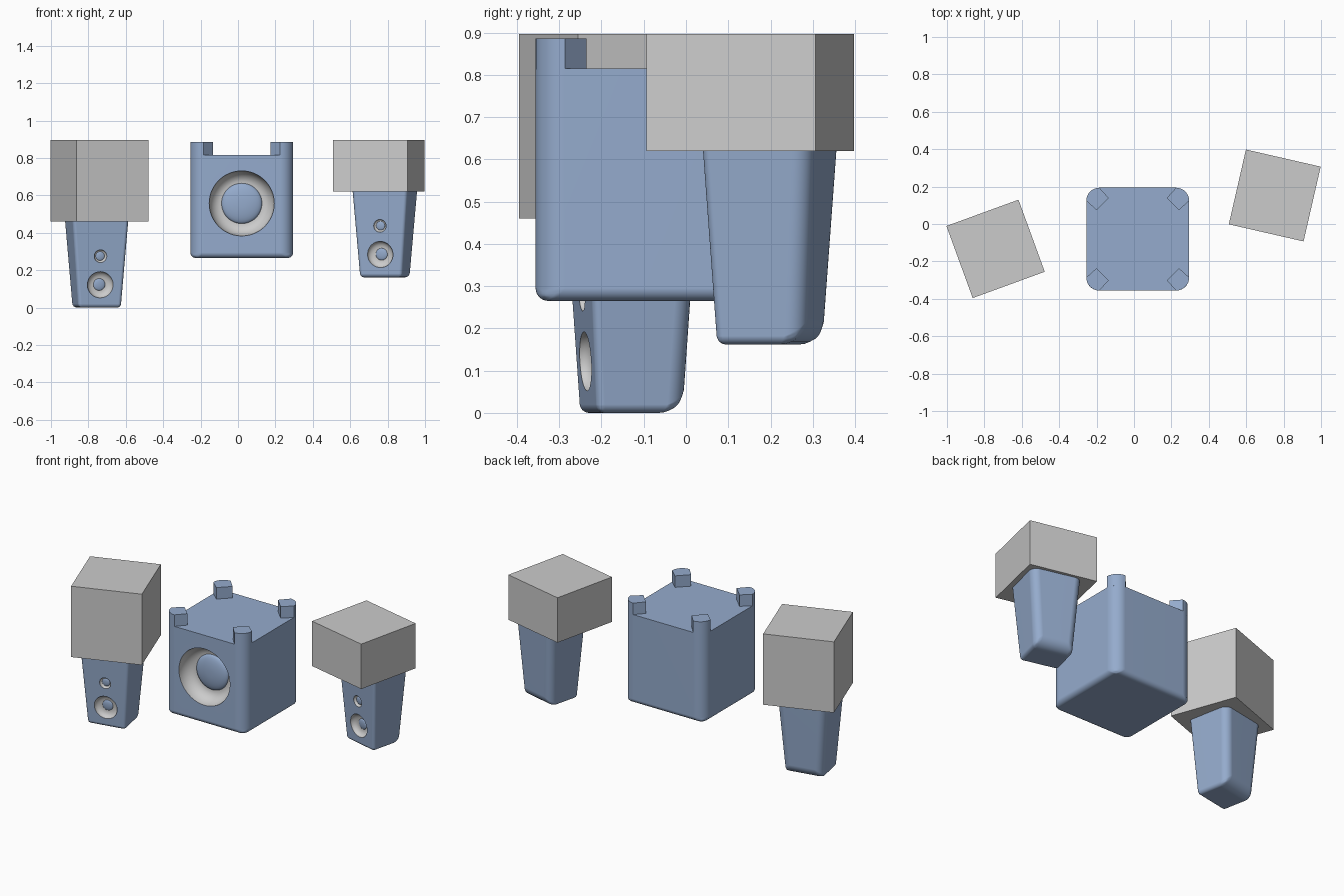
import bpy, bmesh, math
from mathutils import Matrix, Vector

if "Cube" in bpy.data.objects:
    bpy.data.objects.remove(bpy.data.objects["Cube"])

BLUE = bpy.data.materials.new("blue_shell")
BLUE.diffuse_color = (0.30, 0.41, 0.61, 1)
BLUE.use_nodes = True
BLUE.node_tree.nodes["Principled BSDF"].inputs["Base Color"].default_value = BLUE.diffuse_color


def make_object(name, bm, mat=None, smooth=True):
    me = bpy.data.meshes.new(name)
    bm.to_mesh(me)
    bm.free()
    ob = bpy.data.objects.new(name, me)
    bpy.context.collection.objects.link(ob)
    if mat:
        me.materials.append(mat)
    if smooth:
        smooth_shade(ob)
    return ob


def smooth_shade(ob):
    bpy.ops.object.select_all(action='DESELECT')
    ob.select_set(True)
    bpy.context.view_layer.objects.active = ob
    bpy.ops.object.shade_smooth_by_angle(angle=math.radians(35))


def apply_modifiers(ob):
    deps = bpy.context.evaluated_depsgraph_get()
    me = bpy.data.meshes.new_from_object(ob.evaluated_get(deps))
    ob.modifiers.clear()
    ob.data = me


# Tapered box with a separate bevel width on each kind of edge
def shell(name, bottom, top, height, widths, matrix):
    bm = bmesh.new()
    bmesh.ops.create_cube(bm, size=1)
    for v in bm.verts:
        w, d = top if v.co.z > 0 else bottom
        v.co = Vector((v.co.x * w, v.co.y * d, height if v.co.z > 0 else 0))
    biggest = max(widths.values())
    layer = bm.edges.layers.float.new("bevel_weight_edge")
    for e in bm.edges:
        a, b = (v.co for v in e.verts)
        mid = (a + b) / 2
        if abs(a.z - b.z) > height * 0.5:
            key = "upright_back" if mid.y > 0 else "upright_front"
        elif mid.z > 0:
            continue
        else:
            key = "base_back" if mid.y > 0.05 else "base"
        e[layer] = widths[key] / biggest
    bm.transform(matrix)
    ob = make_object(name, bm, BLUE, False)
    mod = ob.modifiers.new("round", 'BEVEL')
    mod.limit_method = 'WEIGHT'
    mod.width = biggest
    mod.segments = 7
    apply_modifiers(ob)
    return ob


# Surface of revolution around the local y axis, facing the front
def lathe(name, profile, matrix, mat=None, n=48):
    bm = bmesh.new()
    rings = [[bm.verts.new((r * math.cos(2 * math.pi * k / n), y,
                            r * math.sin(2 * math.pi * k / n))) for k in range(n)]
             for r, y in profile]
    for p, q in zip(rings, rings[1:]):
        for k in range(n):
            j = (k + 1) % n
            bm.faces.new((p[k], p[j], q[j], q[k]))
    bm.faces.new(rings[-1])
    bm.transform(matrix)
    return make_object(name, bm, mat)


# Recessed driver: pocket cut in the shell, curved grey surround, blue dome
def driver(name, body, matrix, radius, inner, depth):
    bm = bmesh.new()
    bmesh.ops.create_cone(bm, cap_ends=True, segments=48, radius1=radius, radius2=radius,
                          depth=depth * 2.4, matrix=Matrix.Rotation(math.pi / 2, 4, 'X'))
    bm.transform(matrix)
    cutter = make_object(name + "_cutter", bm, BLUE, False)
    cutter.hide_render = True
    mod = body.modifiers.new("pocket", 'BOOLEAN')
    mod.operation = 'DIFFERENCE'
    mod.solver = 'EXACT'
    mod.object = cutter
    apply_modifiers(body)
    bpy.data.objects.remove(cutter)
    steps = [i / 8 * math.pi / 2 for i in range(9)]
    surround = [(inner + (radius - inner) * math.cos(t), depth * math.sin(t)) for t in steps]
    lathe(name + "_surround", surround, matrix)
    dome = [(inner * math.cos(t), depth - inner * 0.25 * math.sin(t)) for t in steps[:-1]]
    lathe(name + "_dome", dome, matrix, BLUE)


def finish(body):
    smooth_shade(body)
    mod = body.modifiers.new("even_normals", 'WEIGHTED_NORMAL')
    mod.keep_sharp = True


# Satellite speakers with their grey blocks
H, B, T = 0.48, (0.232, 0.212), (0.306, 0.266)
SLOPE = (T[1] - B[1]) / 2 / H
for side, loc, turn, block, block_turn, block_z in (
        ("left", (-0.758, -0.127, 0.0), 11, (-0.74, -0.133), 20, 0.46),
        ("right", (0.788, 0.201, 0.162), -14, (0.7525, 0.1525), -12.9, 0.62)):
    place = Matrix.Translation(loc) @ Matrix.Rotation(math.radians(turn), 4, 'Z')
    body = shell(side + "_satellite_body", B, T, H,
                 {"upright_back": 0.045, "upright_front": 0.018,
                  "base_back": 0.06, "base": 0.02}, place)
    for part, z, r, inner, depth in (("woofer", 0.122, 0.07, 0.032, 0.03),
                                     ("tweeter", 0.275, 0.034, 0.024, 0.014)):
        m = place @ Matrix.Translation((0, -B[1] / 2 - SLOPE * z, z)) \
            @ Matrix.Rotation(math.atan(SLOPE), 4, 'X')
        driver(f"{side}_{part}", body, m, r, inner, depth)
    finish(body)
    bm = bmesh.new()
    bmesh.ops.create_cube(bm, size=1)
    bm.transform(Matrix.Translation((*block, (block_z + 0.897) / 2))
                 @ Matrix.Rotation(math.radians(block_turn), 4, 'Z')
                 @ Matrix.Diagonal((0.41, 0.41, 0.897 - block_z, 1)))
    make_object(side + "_block", bm, None, False)

# Subwoofer cabinet
S = 0.55
place = Matrix.Translation((0.02, -0.081, 0.265))
sub = shell("subwoofer_body", (S, S), (S, S), S,
            {"upright_back": 0.07, "upright_front": 0.07,
             "base_back": 0.03, "base": 0.03}, place)
driver("subwoofer_cone", sub, place @ Matrix.Translation((0, -S / 2, 0.292)),
       0.174, 0.108, 0.08)
finish(sub)

# Four corner feet, each following the rounded cabinet corner
arc = [(0.07 - 0.07 * math.cos(i * math.pi / 16), 0.07 - 0.07 * math.sin(i * math.pi / 16))
       for i in range(9)]
outline = arc + [(0.12, 0.055), (0.055, 0.12)]
for i in range(4):
    bm = bmesh.new()
    face = bm.faces.new([bm.verts.new((x - S / 2, y - S / 2, S - 0.002)) for x, y in outline])
    ext = bmesh.ops.extrude_face_region(bm, geom=[face])
    for v in ext["geom"]:
        if isinstance(v, bmesh.types.BMVert):
            v.co.z = 0.621
    bmesh.ops.recalc_face_normals(bm, faces=bm.faces)
    bm.transform(place @ Matrix.Rotation(i * math.pi / 2, 4, 'Z'))
    make_object(f"subwoofer_foot_{i + 1}", bm, BLUE)
